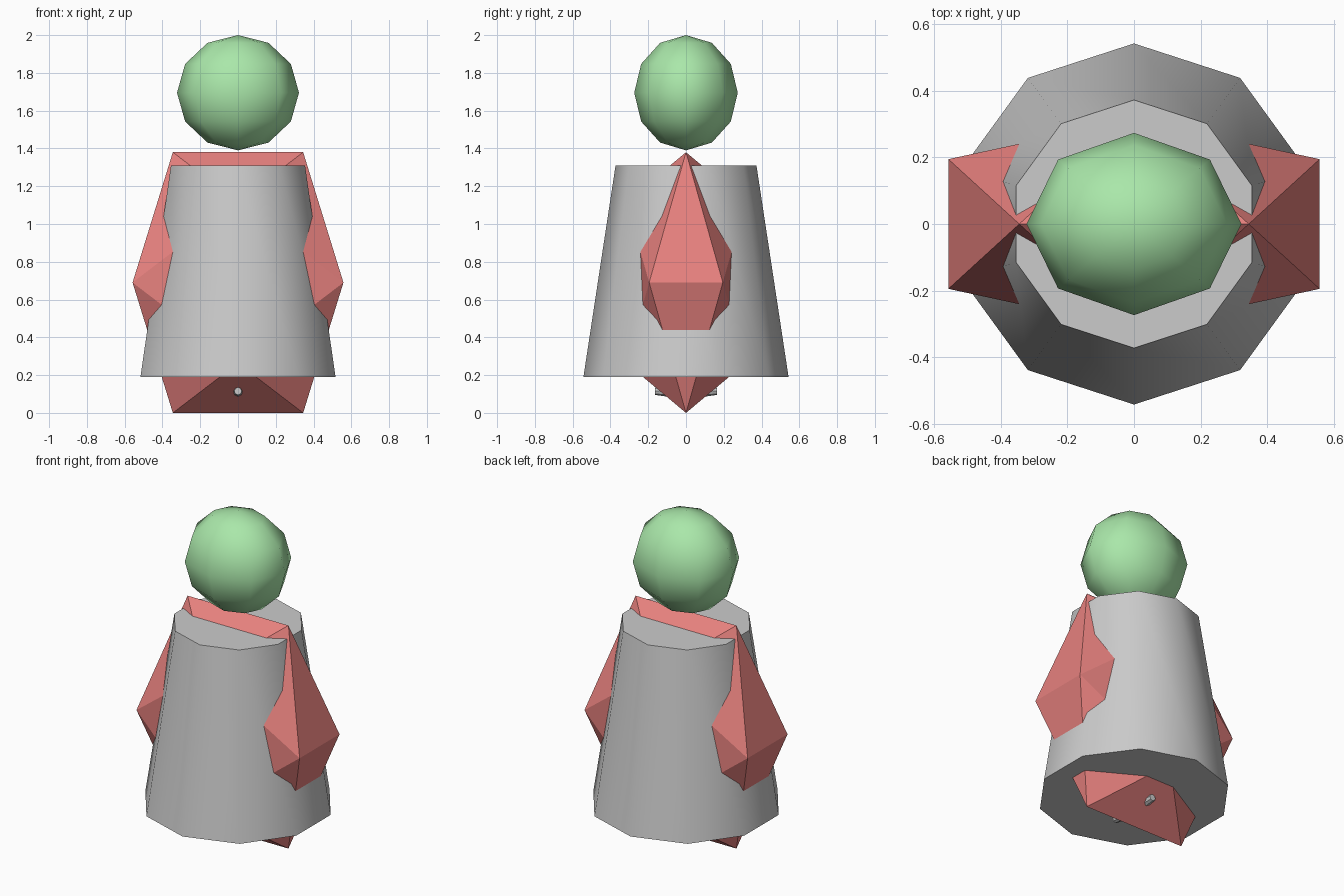
import bpy, bmesh, math

if "Cube" in bpy.data.objects:
    bpy.data.objects.remove(bpy.data.objects["Cube"])


def paint(obj, name, rgb):
    mat = bpy.data.materials.new(name)
    mat.diffuse_color = (*rgb, 1)
    mat.use_nodes = True
    mat.node_tree.nodes["Principled BSDF"].inputs["Base Color"].default_value = mat.diffuse_color
    obj.data.materials.append(mat)


# Head: stretched low-poly sphere, smooth shaded
bpy.ops.mesh.primitive_uv_sphere_add(segments=8, ring_count=6, radius=1,
                                     location=(0, 0, 1.695))
head = bpy.context.object
head.name = "head"
head.scale = (0.323, 0.274, 0.305)
bpy.ops.object.shade_smooth()
paint(head, "green", (0.4, 0.8, 0.4))

# Coat: ten-sided truncated cone, smooth sides with sharp rims
bpy.ops.mesh.primitive_cone_add(vertices=10, radius1=0.543, radius2=0.373,
                                depth=1.12, location=(0, 0, 0.75))
coat = bpy.context.object
coat.name = "coat"
bpy.ops.object.shade_smooth_by_angle(angle=math.radians(50))

# Body: stretched icosahedron (three crossed golden rectangles), flat faces
phi = (1 + math.sqrt(5)) / 2
sx, sy, sz = 0.345, 0.195, 0.69 / phi
bm = bmesh.new()
for a in (-1, 1):
    for b in (-phi, phi):
        for x, y, z in ((a, 0, b), (b, a, 0), (0, b, a)):
            bm.verts.new((x * sx, y * sy, z * sz + 0.69))
bmesh.ops.convex_hull(bm, input=bm.verts[:])
bmesh.ops.recalc_face_normals(bm, faces=bm.faces[:])
mesh = bpy.data.meshes.new("body")
bm.to_mesh(mesh)
bm.free()
body = bpy.data.objects.new("body", mesh)
bpy.context.collection.objects.link(body)
paint(body, "pink", (0.8, 0.22, 0.21))

# Pegs: small tapered studs poking out of the base, front and back
for side, name in ((-1, "front_peg"), (1, "back_peg")):
    bpy.ops.mesh.primitive_cone_add(vertices=8, radius1=0.034, radius2=0.02,
                                    depth=0.1, location=(0, side * 0.113, 0.115),
                                    rotation=(-side * math.pi / 2, 0, 0))
    bpy.context.object.name = name
